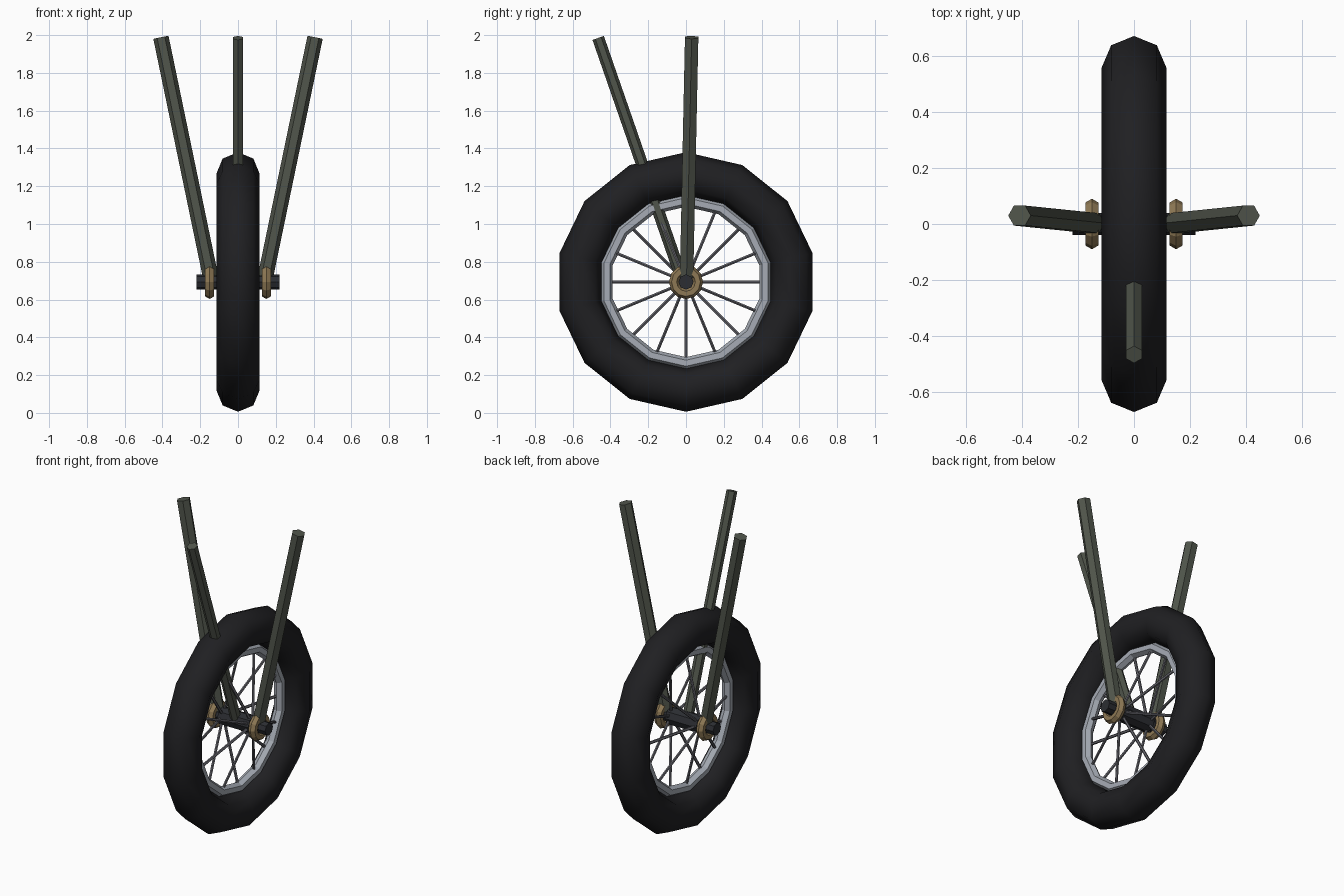
import bpy, math
from mathutils import Vector, Matrix

if "Cube" in bpy.data.objects:
    bpy.data.objects.remove(bpy.data.objects["Cube"])

ZC = 0.693                      # axle height
HUB = Vector((0, 0, ZC))


def material(name, rgb):
    m = bpy.data.materials.new(name)
    m.diffuse_color = (*rgb, 1)
    m.use_nodes = True
    m.node_tree.nodes["Principled BSDF"].inputs["Base Color"].default_value = m.diffuse_color
    return m


RUBBER = material("rubber", (0.014, 0.014, 0.016))
STEEL = material("rim_steel", (0.38, 0.41, 0.46))
SPOKE = material("spoke_steel", (0.13, 0.13, 0.15))
DARK = material("dark_metal", (0.025, 0.027, 0.032))
BRASS = material("brass", (0.27, 0.19, 0.09))
PAINT = material("strut_paint", (0.08, 0.09, 0.07))


def finish(name, mat):
    ob = bpy.context.object
    ob.name = ob.data.name = name
    ob.data.materials.append(mat)
    return ob


def ring(name, major, minor, n_major, n_minor, mat, x=0):
    """Torus around the x axis with a vertex at the bottom."""
    bpy.ops.mesh.primitive_torus_add(major_radius=major, minor_radius=minor,
                                     major_segments=n_major, minor_segments=n_minor)
    ob = finish(name, mat)
    ob.data.transform(Matrix.Rotation(math.pi / 2, 4, 'Y'))
    ob.location = (x, 0, ZC)
    return ob


def rod(name, a, b, radius, sides, mat, corner=(0, 0, 1)):
    """Prism from a to b, with one corner pointing along 'corner'."""
    a, b = Vector(a), Vector(b)
    z = (b - a).normalized()
    c = Vector(corner)
    x = (c - z * c.dot(z)).normalized()
    y = z.cross(x)
    bpy.ops.mesh.primitive_cylinder_add(vertices=sides, radius=radius,
                                        depth=(b - a).length)
    ob = finish(name, mat)
    # the primitive has its first corner on local +y
    ob.matrix_world = Matrix.Translation((a + b) / 2) @ Matrix((-y, x, z)).transposed().to_4x4()
    return ob


# tyre and rim
ring("tyre", 0.572, 0.115, 14, 8, RUBBER)
bpy.ops.object.shade_smooth()
ring("rim", 0.43, 0.032, 14, 6, STEEL)

# axle and hub
rod("axle", (-0.22, 0, ZC), (0.22, 0, ZC), 0.04, 8, DARK)
rod("hub", (-0.11, 0, ZC), (0.11, 0, ZC), 0.055, 8, DARK)

# spokes, alternating between the two ends of the hub
for i in range(16):
    t = i * math.tau / 16
    d = Vector((0, math.cos(t), math.sin(t)))
    side = Vector((0.095 if i % 2 else -0.095, 0, 0))
    rod(f"spoke_{i + 1}", HUB + d * 0.04 + side, HUB + d * 0.42, 0.009, 6, SPOKE, (1, 0, 0))

# side struts with brass collars
for s, label in ((-1, "left"), (1, "right")):
    ring(f"collar_{label}", 0.063, 0.027, 12, 6, BRASS, s * 0.15)
    rod(f"strut_{label}", (s * 0.145, 0.003, 0.72), (s * 0.408, 0.03, 1.988),
        0.041, 6, PAINT, (1, 0, 0))

# drag strut reaching forward from the hub
rod("drag_strut", (0, -0.015, 0.69), (0, -0.465, 1.985), 0.032, 6, PAINT, (0, 1, 0))
